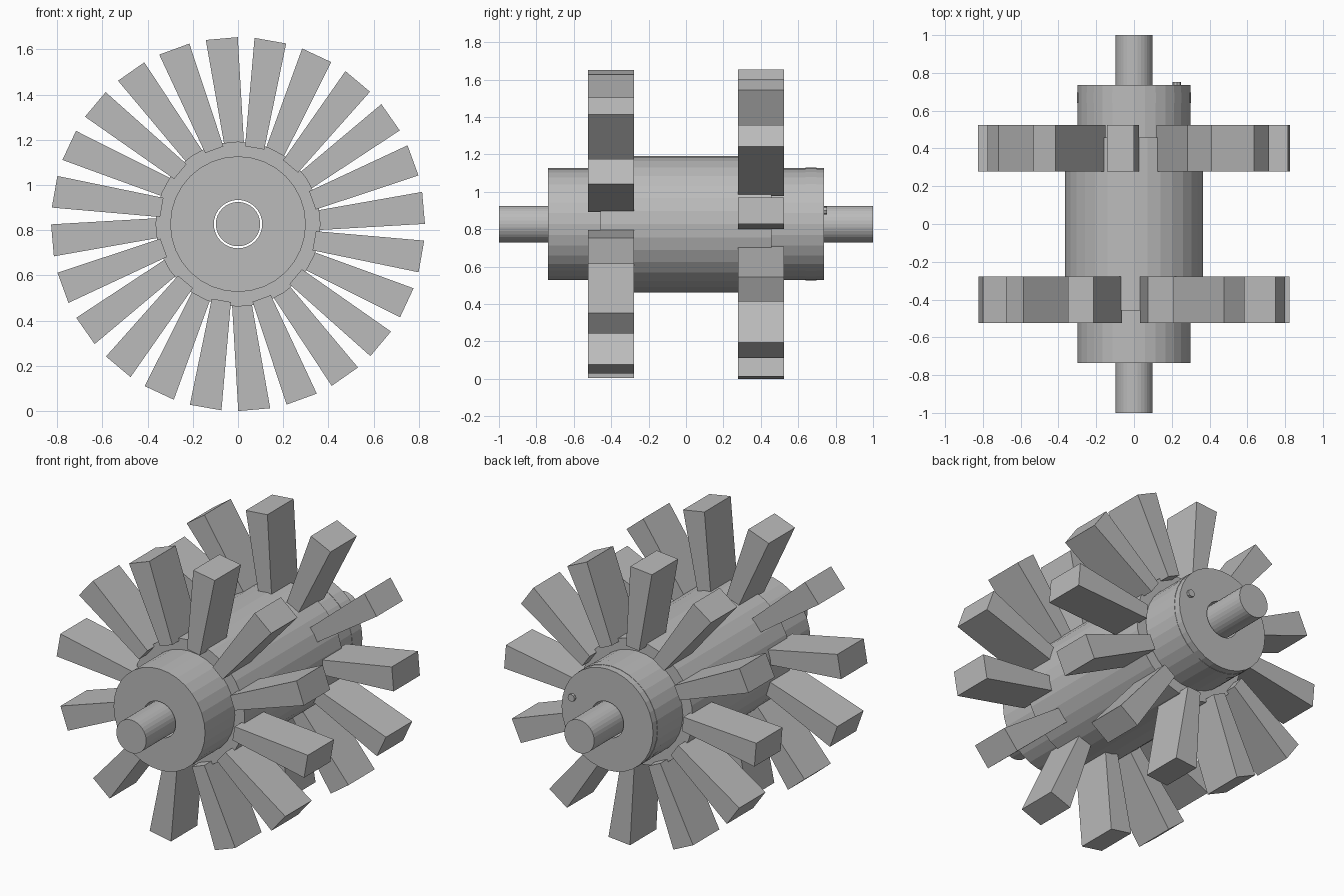
import bpy, bmesh, math
from mathutils import Matrix, Vector

AXIS_Z = 0.827

old = bpy.data.objects.get("Cube")
if old:
    bpy.data.objects.remove(old, do_unlink=True)

grey = bpy.data.materials.new("plain grey")
grey.use_nodes = True
grey.diffuse_color = (0.5, 0.5, 0.5, 1)
grey.node_tree.nodes["Principled BSDF"].inputs["Base Color"].default_value = (0.5, 0.5, 0.5, 1)


def finish(name, bm):
    bmesh.ops.recalc_face_normals(bm, faces=bm.faces)
    mesh = bpy.data.meshes.new(name)
    bm.to_mesh(mesh)
    bm.free()
    mesh.materials.append(grey)
    obj = bpy.data.objects.new(name, mesh)
    bpy.context.collection.objects.link(obj)
    return obj


def rod(name, radius, y0, y1, sides, x=0, z=AXIS_Z):
    """Solid cylinder along y."""
    bm = bmesh.new()
    place = Matrix.Translation((x, (y0 + y1) / 2, z)) @ Matrix.Rotation(math.pi / 2, 4, 'X')
    bmesh.ops.create_cone(bm, cap_ends=True, segments=sides, radius1=radius,
                          radius2=radius, depth=y1 - y0, matrix=place)
    return finish(name, bm)


def tube(name, profile, sides):
    """Spin a closed (radius, y) profile around the y axis."""
    bm = bmesh.new()
    rings = []
    for i in range(sides):
        a = 2 * math.pi * i / sides
        rings.append([bm.verts.new((r * math.cos(a), y, AXIS_Z + r * math.sin(a)))
                      for r, y in profile])
    n = len(profile)
    for i in range(sides):
        a, b = rings[i], rings[(i + 1) % sides]
        for j in range(n):
            k = (j + 1) % n
            bm.faces.new((a[j], a[k], b[k], b[j]))
    return finish(name, bm)


def blade_row(name, y0, y1, first_angle, count=12):
    """Ring of tapered blades whose roots lean slightly to one side."""
    section = [(0.345, -0.057), (0.824, -0.071), (0.824, 0.071), (0.345, 0.029)]
    bm = bmesh.new()
    for i in range(count):
        turn = Matrix.Rotation(-math.radians(first_angle + i * 360 / count), 3, 'Y')
        ends = [[bm.verts.new(turn @ Vector((r, y, w)) + Vector((0, 0, AXIS_Z)))
                 for r, w in section] for y in (y0, y1)]
        bm.faces.new(ends[0])
        bm.faces.new(ends[1][::-1])
        for j in range(4):
            k = (j + 1) % 4
            bm.faces.new((ends[0][j], ends[1][j], ends[1][k], ends[0][k]))
    return finish(name, bm)


# Hollow stepped drum with the wide body in the middle
half = [(0.107, 0.737), (0.30, 0.737), (0.30, 0.458), (0.365, 0.458)]
tube("drum", half + [(r, -y) for r, y in reversed(half)], 32)

# Shaft running through the bore
rod("shaft", 0.098, -1, 1, 32)

# Two staggered blade rows
blade_row("front_blades", -0.523, -0.277, 20)
blade_row("rear_blades", 0.277, 0.523, 5)

# Thin band and small pin at the rear end
tube("rear_band", [(0.295, 0.64), (0.302, 0.64), (0.302, 0.697), (0.295, 0.697)], 32)
rod("rear_pin", 0.022, 0.72, 0.753, 8, x=0.227, z=0.9)
